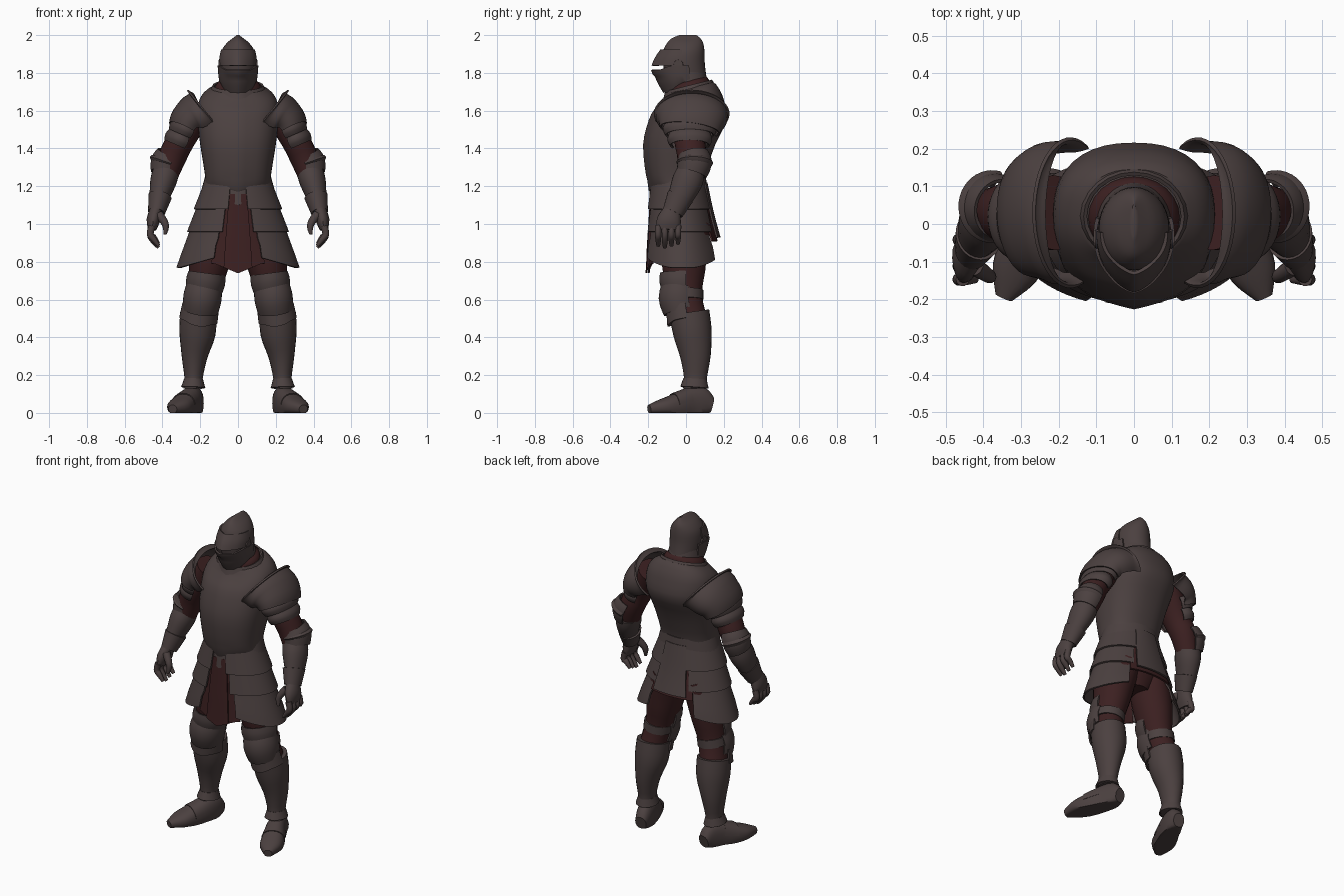
import bpy
import bmesh
from math import sin, cos, radians, copysign
from mathutils import Vector

default = bpy.data.objects.get("Cube")
if default:
    bpy.data.objects.remove(default, do_unlink=True)

BACK, UP = Vector((0, 1, 0)), Vector((0, 0, 1))


def make_material(name, colour):
    mat = bpy.data.materials.new(name)
    mat.use_nodes = True
    mat.diffuse_color = (*colour, 1)
    shader = next(n for n in mat.node_tree.nodes if n.type == 'BSDF_PRINCIPLED')
    shader.inputs["Base Color"].default_value = (*colour, 1)
    shader.inputs["Roughness"].default_value = .7
    return mat


steel = make_material("dark steel", (.071, .052, .051))
cloth = make_material("dark red cloth", (.045, .0145, .015))


def refine(rows, steps):
    """Smooth interpolation between the given cross-sections."""
    rows = [Vector(r) for r in rows]
    last = len(rows) - 1
    result = []
    for i in range(last):
        a, b = rows[max(i - 1, 0)], rows[i]
        c, d = rows[i + 1], rows[min(i + 2, last)]
        for k in range(steps):
            t = k / steps
            result.append(b + (c - a) * (t / 2)
                          + (a * 2 - b * 5 + c * 4 - d) * (t * t / 2)
                          + (b * 3 - a - c * 3 + d) * (t ** 3 / 2))
    return result + [rows[last]]


def rounded(value, power):
    return copysign(abs(value) ** power, value)


def loft(name, rows, mat, arc=None, sides=24, steps=3, axis=None, ref=BACK,
         warp=None, pair=False, shell=False, thick=.01, power=1):
    """Skin elliptical sections (x, y, z, radius, radius); an arc makes a curved plate."""
    rows = refine(rows, steps)
    centres = [Vector(r[:3]) for r in rows]
    start, end = arc or (0, 360)
    count = sides + 1 if arc else sides
    for side, prefix in ((1, "left_"), (-1, "right_")) if pair else ((1, ""),):
        bm = bmesh.new()
        rings = []
        for i, row in enumerate(rows):
            ahead = centres[min(i + 1, len(rows) - 1)] - centres[max(i - 1, 0)]
            t = axis or ahead.normalized()
            u = ref.cross(t).normalized()
            v = t.cross(u)
            ring = []
            for j in range(count):
                a = radians(start + (end - start) * j / sides)
                p = (centres[i] + u * (rounded(cos(a), power) * row[3])
                     + v * (rounded(sin(a), power) * row[4]))
                if warp:
                    p = warp(p)
                p.x *= side
                ring.append(bm.verts.new(p))
            rings.append(ring)
        for low, high in zip(rings, rings[1:]):
            for j in range(sides):
                k = (j + 1) % count
                bm.faces.new((low[j], low[k], high[k], high[j]))
        if arc or shell:
            bmesh.ops.recalc_face_normals(bm, faces=bm.faces[:])
            bmesh.ops.solidify(bm, geom=bm.faces[:], thickness=thick)
        else:
            bm.faces.new(rings[0])
            bm.faces.new(rings[-1])
        bmesh.ops.recalc_face_normals(bm, faces=bm.faces[:])
        mesh = bpy.data.meshes.new(prefix + name)
        bm.to_mesh(mesh)
        bm.free()
        mesh.materials.append(mat)
        obj = bpy.data.objects.new(prefix + name, mesh)
        bpy.context.collection.objects.link(obj)
        bpy.ops.object.select_all(action='DESELECT')
        obj.select_set(True)
        bpy.context.view_layer.objects.active = obj
        bpy.ops.object.shade_smooth_by_angle(angle=radians(40))


# Torso: keeled breastplate with a pointed waist and a collar rising at the back
def body_shape(p):
    if p.y < 0:
        if p.z < 1.22:
            p.z -= max(0, .04 - abs(p.x) * .3)
        p.y -= .012 * max(0, 1 - abs(p.x) / .06)
    p.z += .25 * (p.y - .02) * min(max((p.z - 1.6) * 10, 0), 1)
    return p


loft("breast_and_back_plate", [
    (0, -.04, 1.21, .175, .14), (0, -.05, 1.26, .175, .15),
    (0, -.03, 1.42, .2, .185), (0, .015, 1.55, .215, .2),
    (0, .03, 1.64, .21, .17), (0, .03, 1.69, .18, .14),
    (0, .025, 1.72, .135, .12)], steel, axis=UP, warp=body_shape, sides=40, power=.85)
loft("collar_rim", [(0, .025, 1.69, .155, .135), (0, .02, 1.735, .134, .118)],
     steel, axis=UP, warp=body_shape, shell=True)
loft("neck_mail", [(0, .02, 1.68, .125, .11), (0, .015, 1.735, .118, .108),
                   (0, .01, 1.765, .088, .09)], cloth, axis=UP, warp=body_shape)
loft("waist_plate", [(0, -.035, 1.26, .172, .14), (0, -.035, 1.14, .205, .15)],
     steel, axis=UP, warp=body_shape, shell=True, sides=36)
loft("pelvis", [(0, -.03, 1.24, .16, .13), (0, 0, 1.02, .19, .13),
                (0, 0, .87, .09, .08)], cloth, axis=UP)


# Helmet: crested skull, peaked visor and pointed chin guard
def face_keel(p):
    if p.y < -.05:
        p.y -= .015 * max(0, 1 - abs(p.x) / .06)
    return p


def chin_shape(p):
    if p.z < 1.74:
        p.z += max(0, p.y + .06) * .35
    elif p.z > 1.8:
        p.z -= min(max(0, -p.y - .08) * .4, .022)
    return face_keel(p)


loft("helmet_skull", [
    (0, .005, 1.75, .086, .108), (0, -.01, 1.84, .094, .11),
    (0, -.012, 1.91, .089, .11), (0, -.005, 1.955, .062, .097),
    (0, 0, 1.982, .03, .077), (0, .01, 2, .006, .045)], steel, axis=UP, sides=32)
loft("helmet_visor", [(0, -.03, 1.84, .1, .137), (0, -.03, 1.88, .099, .12),
                      (0, -.03, 1.925, .089, .09)],
     steel, arc=(-185, 5), axis=UP, warp=face_keel)
loft("helmet_chin_guard", [(0, -.03, 1.84, .098, .13), (0, -.02, 1.76, .09, .11),
                           (0, -.02, 1.7, .066, .076)],
     steel, arc=(-200, 20), axis=UP, warp=chin_shape)
loft("helmet_neck_guard", [(0, 0, 1.81, .09, .1), (0, .005, 1.755, .098, .11)],
     steel, arc=(0, 180), axis=UP)
loft("visor_pivot", [(.085, -.04, 1.845, .027, .027), (.104, -.04, 1.845, .024, .024)],
     steel, steps=1, sides=16, pair=True)


# Skirt: cross-section at a given height, widening downwards
def skirt(z, grow=0):
    k = (1.21 - z) / .44
    return (0, -.04 + .02 * k, z, .19 + .13 * k + grow, .155 + .04 * k + grow)


def side_hem(p):
    if p.z < .85:
        p.z += .28 * max(0, .31 - abs(p.x))
    return p


def pointed_hem(p):
    if p.z < .85:
        p.z -= max(0, .05 - abs(p.x) * .4)
    return p


for i, (top, bottom) in enumerate(((1.22, 1.08), (1.11, .96), (.99, .77))):
    loft(f"tasset_plate_{i}", [skirt(top, -.008), skirt(bottom, .006)], steel,
         arc=(-77 + 5 * i, 70 - 5 * i), axis=UP, warp=side_hem, pair=True)
loft("front_cloth", [skirt(1.18, -.016), skirt(.95, -.016), skirt(.79, -.012)], cloth,
     arc=(-118, -62), axis=UP, warp=pointed_hem)
loft("front_cloth_middle", [skirt(1.16, -.008), skirt(.95, -.004), skirt(.79)], cloth,
     arc=(-104, -76), axis=UP, warp=pointed_hem)
loft("rear_plate", [skirt(1.22), skirt(1.06, .012), skirt(.93, .03)], steel,
     arc=(68, 112), axis=UP)
loft("rear_cloth", [skirt(1.1, -.02), skirt(.91, .012)], cloth, arc=(60, 120), axis=UP)

# Shoulders: domed plate with a raised inner flange, then overlapping bands
loft("shoulder_plate", [
    (.165, .03, 1.59, .155, .193), (.18, .03, 1.58, .125, .182),
    (.225, .03, 1.56, .118, .178), (.26, .025, 1.535, .098, .162),
    (.28, .02, 1.5, .083, .15)], steel, arc=(62, 298), pair=True, sides=28)
for i in range(2):
    x, z, r = .262 + .028 * i, 1.535 - .055 * i, .078 - .004 * i
    loft(f"shoulder_band_{i}", [(x, .02, z, r, r + .055 - .02 * i),
                                (x + .015, .02, z - .035, r + .012, r + .065 - .02 * i),
                                (x + .028, .02, z - .065, r + .004, r + .05 - .02 * i)],
         steel, arc=(60, 300), pair=True)

# Arms
loft("arm_sleeve", [(.21, .03, 1.6, .08, .1), (.3, .02, 1.45, .075, .083),
                    (.345, .03, 1.36, .074, .077), (.385, .02, 1.25, .064, .064)],
     cloth, pair=True)
loft("elbow_guard", [(.355, .04, 1.37, .076, .08), (.374, .045, 1.325, .088, .092),
                     (.39, .03, 1.265, .074, .08)], steel, arc=(72, 288), pair=True)
loft("elbow_ridge", [(.37, .046, 1.342, .08, .084), (.376, .046, 1.325, .096, .097),
                     (.382, .045, 1.308, .082, .084)],
     steel, arc=(75, 285), pair=True, steps=2)
loft("forearm_guard", [(.382, .025, 1.275, .07, .075), (.397, .005, 1.22, .069, .081),
                       (.42, -.035, 1.13, .05, .064), (.43, -.06, 1.08, .042, .05)],
     steel, pair=True)
loft("gauntlet_cuff", [(.413, -.03, 1.145, .062, .072), (.432, -.07, 1.06, .045, .056)],
     steel, shell=True, pair=True)

# Hands with curled fingers
loft("palm", [(.432, -.07, 1.08, .034, .045), (.448, -.09, 1.02, .036, .064),
              (.455, -.095, .97, .022, .062)], steel, pair=True, sides=16)
for i in range(4):
    y = -.147 + .035 * i
    drop = .01 * abs(i - 1)
    loft(f"finger_{i}", [(.455, y, .99, .019, .018), (.465, y, .945, .018, .017),
                         (.447, y, .91 + drop, .016, .016),
                         (.42, y, .875 + drop, .009, .01)],
         steel, pair=True, sides=10)
loft("thumb", [(.42, -.115, 1.05, .024, .024), (.39, -.135, 1.01, .02, .02),
               (.382, -.142, .98, .016, .016), (.386, -.148, .945, .008, .008)],
     steel, pair=True, sides=10)

# Legs: cloth under plates that cover the front
loft("trouser_leg", [(.1, 0, 1, .1, .13), (.14, -.01, .86, .113, .122),
                     (.16, -.01, .75, .1, .112), (.185, 0, .62, .08, .085),
                     (.21, .02, .5, .08, .09)], cloth, pair=True)
loft("thigh_plate", [(.165, -.02, .74, .098, .118), (.172, -.02, .69, .104, .12),
                     (.185, -.02, .62, .09, .1)], steel, arc=(-190, 10), pair=True)
loft("knee_guard", [(.18, -.025, .67, .094, .1), (.188, -.035, .61, .102, .11),
                    (.198, -.02, .54, .094, .1)], steel, arc=(-205, 25), pair=True)
loft("knee_strap", [(.182, 0, .65, .088, .092), (.19, 0, .6, .088, .092)],
     steel, shell=True, pair=True)
loft("lower_knee_band", [(.197, -.005, .57, .098, .102), (.21, .008, .49, .102, .108)],
     steel, arc=(-180, 0), pair=True,
     warp=lambda p: p - UP * max(0, -p.y - .07) * .5 if p.z < .52 else p)
loft("shin_guard", [(.21, .018, .53, .096, .106), (.215, .035, .42, .096, .102),
                    (.23, .05, .3, .069, .081), (.235, .05, .18, .048, .06),
                    (.235, .05, .13, .055, .066)], steel, pair=True)
loft("ankle_cuff", [(.235, .048, .18, .05, .062), (.237, .045, .135, .064, .075)],
     steel, shell=True, pair=True)


# Feet: turned outwards, flat underneath, with a plate over the instep
def flat_sole(p):
    p.z = max(p.z, 0)
    return p


foot = [(.22, .138, .04, .035, .04), (.228, .09, .05, .048, .085),
        (.25, .02, .05, .058, .085), (.288, -.06, .035, .066, .065),
        (.318, -.13, .03, .062, .042), (.346, -.195, .02, .024, .022)]
loft("boot", foot, steel, ref=UP, warp=flat_sole, pair=True, power=.85)
middle, front = Vector(foot[2]), Vector(foot[3])
loft("instep_plate", [middle, front + Vector((0, 0, 0, .003, .005))], steel,
     ref=UP, arc=(5, 175), warp=flat_sole, pair=True, power=.85)
